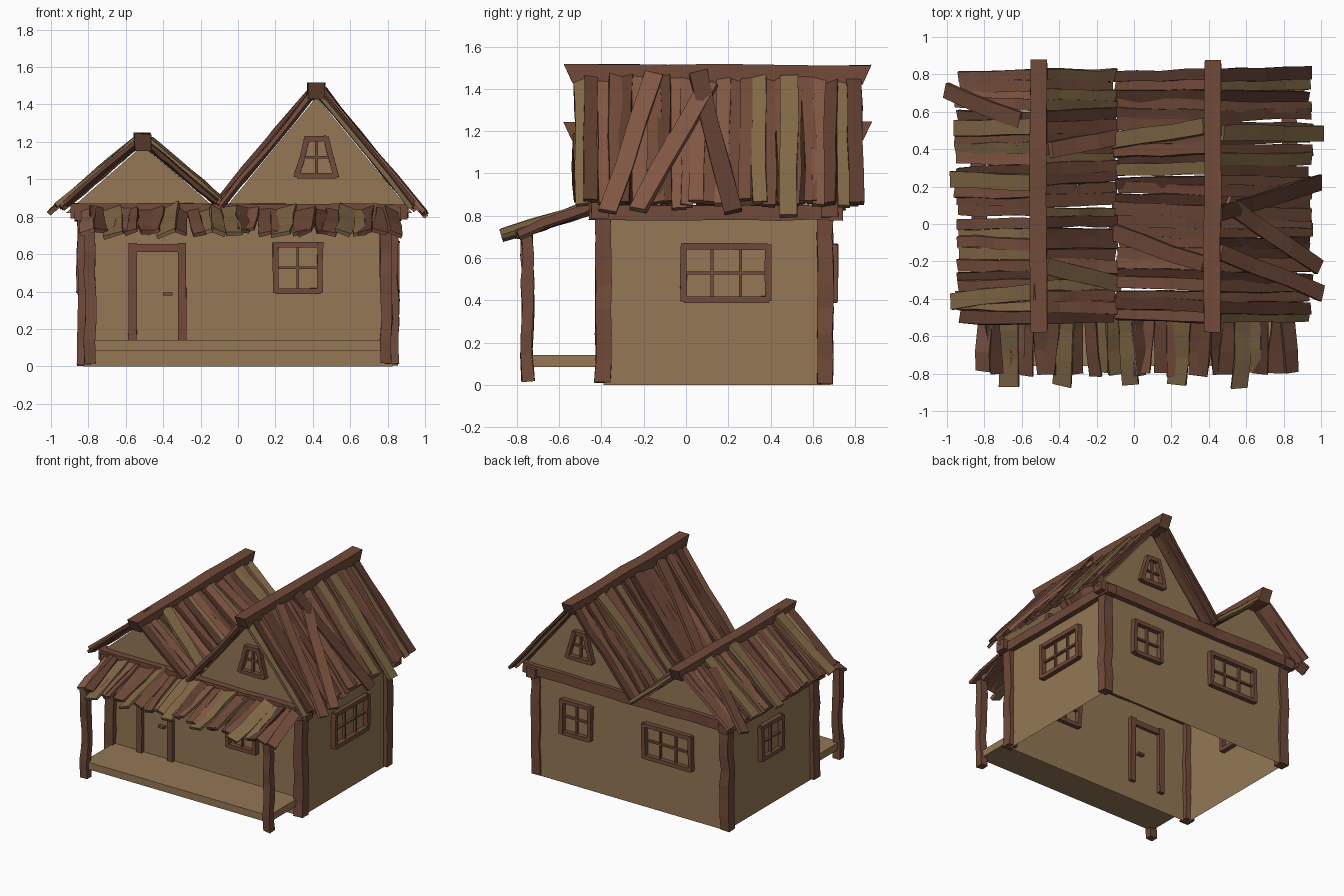
import bpy, bmesh, random
from mathutils import Vector as V

if "Cube" in bpy.data.objects:
    bpy.data.objects.remove(bpy.data.objects["Cube"])

random.seed(7)
Z = V((0, 0, 1))


def material(name, rgb):
    m = bpy.data.materials.new(name)
    m.diffuse_color = [(c / 255) ** 2.2 for c in rgb] + [1]
    m.use_nodes = True
    m.node_tree.nodes["Principled BSDF"].inputs["Base Color"].default_value = m.diffuse_color
    return m


MATS = [material("plaster", (146, 119, 85)), material("timber", (112, 76, 60)),
        material("dark_plank", (92, 62, 50)), material("red_plank", (130, 88, 70)),
        material("tan_plank", (128, 104, 72))]
WALL, TIMBER, DARK, RED, TAN = range(5)


def rnd(a):
    return random.uniform(-a, a)


def finish(bm, name):
    bmesh.ops.recalc_face_normals(bm, faces=bm.faces)
    me = bpy.data.meshes.new(name)
    bm.to_mesh(me)
    bm.free()
    for m in MATS:
        me.materials.append(m)
    ob = bpy.data.objects.new(name, me)
    bpy.context.collection.objects.link(ob)
    return ob


def beam(bm, a, b, side, w, t, mat=TIMBER, segs=1, jit=0.0, flare=0.0):
    """Rough-hewn bar from a to b: rectangular section, jittered rings."""
    a, b, side = V(a), V(b), V(side)
    d = (b - a).normalized()
    side = (side - d * side.dot(d)).normalized()
    n = d.cross(side)
    rings = []
    for i in range(segs + 1):
        c = a.lerp(b, i / segs) + V((rnd(jit), rnd(jit), rnd(jit)))
        out = (i == segs) - (i == 0)
        ring = []
        for s, k in ((-1, -1), (1, -1), (1, 1), (-1, 1)):
            p = c + side * s * w / 2 + n * k * t / 2 - d * flare * k * out
            ring.append(bm.verts.new(p + V((rnd(jit), rnd(jit), rnd(jit))) * 0.5))
        rings.append(ring)
    faces = [rings[0], rings[-1]]
    for r, q in zip(rings, rings[1:]):
        faces += [[r[j], r[(j + 1) % 4], q[(j + 1) % 4], q[j]] for j in range(4)]
    for f in faces:
        bm.faces.new(f).material_index = mat


def single(name, *args, **kw):
    bm = bmesh.new()
    beam(bm, *args, **kw)
    return finish(bm, name)


def plank_colour():
    return random.choice((TIMBER, TIMBER, DARK, RED, RED, TAN))


# Wall shell, open underneath
X, YF, YB = 0.825, -0.39, 0.68
bm = bmesh.new()
base = [(-X, YF), (X, YF), (X, YB), (-X, YB)]
lo = [bm.verts.new((x, y, 0.0)) for x, y in base]
hi = [bm.verts.new((x, y, 0.82)) for x, y in base]
for i in range(4):
    j = (i + 1) % 4
    bm.faces.new((lo[i], lo[j], hi[j], hi[i]))
finish(bm, "walls")

# Twin gables, front and back
outline = [(-0.92, 0.82), (-0.09, 0.82), (-0.51, 1.18), (0.93, 0.82), (0.42, 1.44)]
for name, y, flip in (("front_gables", YF - 0.01, 1), ("back_gables", YB + 0.01, -1)):
    bm = bmesh.new()
    v = [bm.verts.new((x, y, z)) for x, z in outline]
    for tri in ((0, 1, 2), (1, 3, 4)):
        bm.faces.new([v[i] for i in tri[::flip]])
    me = finish(bm, name)

# Corner posts, wall-top beams
for sx, sn in ((-1, "left"), (1, "right")):
    for y, yn in ((YF, "front"), (YB - 0.02, "back")):
        single(f"{yn}_{sn}_post", (sx * 0.82, y, 0.01), (sx * 0.82, y, 0.82), (1, 0, 0),
               0.075, 0.075, segs=7, jit=0.006)
    single(f"porch_{sn}_post", (sx * 0.79, -0.75, 0.02), (sx * 0.79, -0.75, 0.73), (1, 0, 0),
           0.06, 0.055, segs=6, jit=0.006)
    single(f"{sn}_wall_beam", (sx * 0.83, -0.46, 0.815), (sx * 0.83, 0.74, 0.815), (1, 0, 0),
           0.08, 0.07, segs=8, jit=0.004)
for y, yn in ((YF - 0.02, "front"), (YB, "back")):
    single(f"{yn}_wall_beam", (-0.89, y, 0.83), (0.91, y, 0.83), (0, 1, 0),
           0.08, 0.08, segs=10, jit=0.004)

# Porch deck
single("porch_deck", (-0.8, -0.575, 0.113), (0.8, -0.575, 0.113), (0, 1, 0), 0.37, 0.055, mat=WALL)

# Door frame and handle
bm = bmesh.new()
for x in (-0.563, -0.298):
    beam(bm, (x, YF, 0.14), (x, YF, 0.66), (1, 0, 0), 0.045, 0.06, segs=3, jit=0.002)
beam(bm, (-0.54, YF, 0.632), (-0.32, YF, 0.632), Z, 0.042, 0.05)
finish(bm, "door_frame")
single("door_handle", (-0.4, YF, 0.387), (-0.35, YF, 0.387), Z, 0.018, 0.06)


def window(name, c, u, wb, wt, h, cols):
    """Framed window on a wall; wb/wt are bottom and top widths."""
    c, u = V(c), V(u)

    def P(s, v):
        return c + u * s * (wb + (wt - wb) * (v + 1) / 2 - 0.03) / 2 + Z * v * (h - 0.03) / 2
    bm = bmesh.new()
    for s in (-1, 1):
        beam(bm, P(s, -1.08), P(s, 1.08), u, 0.03, 0.075, jit=0.003, segs=2)
        beam(bm, P(-1, s), P(1, s), Z, 0.03, 0.07, jit=0.002)
    for i in range(1, cols):
        s = 2 * i / cols - 1
        beam(bm, P(s, -1), P(s, 1), u, 0.014, 0.04)
    beam(bm, P(-1, 0), P(1, 0), Z, 0.014, 0.038)
    finish(bm, name)


window("front_window", (0.32, YF, 0.527), (1, 0, 0), 0.27, 0.27, 0.28, 2)
window("right_window", (X, 0.19, 0.53), (0, 1, 0), 0.43, 0.43, 0.28, 3)
window("left_window", (-X, 0.15, 0.53), (0, -1, 0), 0.28, 0.28, 0.28, 2)
window("back_small_window", (0.46, YB, 0.53), (-1, 0, 0), 0.27, 0.27, 0.28, 2)
window("back_wide_window", (-0.33, YB, 0.53), (-1, 0, 0), 0.43, 0.43, 0.28, 3)
window("front_attic_window", (0.42, YF - 0.01, 1.118), (1, 0, 0), 0.24, 0.13, 0.23, 2)
window("back_attic_window", (0.42, YB + 0.01, 1.118), (-1, 0, 0), 0.24, 0.13, 0.23, 2)

# Ridge beams with slanted ends
for name, x, z in (("left_ridge", -0.51, 1.2), ("right_ridge", 0.42, 1.47)):
    single(name, (x, -0.558, z), (x, 0.858, z), (1, 0, 0), 0.09, 0.09, segs=6, jit=0.005, flare=0.022)

# Roof slopes: ridge x,z -> eave x,z, then loose planks (x0, y0, x1, y1, colour)
slopes = {
    "left_outer_roof": (-0.51, 1.2, -0.93, 0.845,
                        [(-0.58, 0.55, -0.985, 0.71, TIMBER), (-0.5, -0.36, -0.95, -0.41, TAN),
                         (-0.52, 0.22, -0.96, 0.24, TAN), (-0.52, 0.52, -0.94, 0.51, TAN)]),
    "left_inner_roof": (-0.51, 1.2, -0.11, 0.865,
                        [(-0.47, 0.4, -0.1, 0.46, RED), (-0.5, -0.22, -0.09, -0.32, TAN)]),
    "right_inner_roof": (0.42, 1.465, -0.085, 0.86,
                         [(0.4, 0.52, -0.1, 0.44, TAN), (0.4, -0.22, -0.1, -0.03, TIMBER)]),
    "right_outer_roof": (0.42, 1.465, 0.93, 0.845,
                         [(0.44, 0.49, 0.985, 0.48, TAN), (0.43, 0.06, 0.965, 0.22, DARK),
                          (0.44, -0.15, 0.97, -0.37, RED), (0.47, 0.11, 0.965, -0.23, RED)]),
}
COUNT = 24
for name, (x0, z0, x1, z1, loose) in slopes.items():
    bm = bmesh.new()
    down = V((x1 - x0, 0, z1 - z0))
    up = V((abs(down.z), 0, abs(down.x) * (1 if x1 > x0 else -1))).normalized()
    up = V((up.x * (1 if x1 > x0 else -1), 0, abs(up.z)))
    for i in range(COUNT):
        y = -0.5 + 1.3 * i / (COUNT - 1)
        lift = up * (0.005 + 0.016 * random.random())
        a = V((x0, y + rnd(0.006), z0)) + lift
        b = a + down * random.uniform(0.97, 1.03) + V((0, rnd(0.02), 0))
        beam(bm, a, b, V((0, 1, 0)) + up * rnd(0.3), random.uniform(0.056, 0.074), 0.022,
             plank_colour(), segs=4, jit=0.005)
    for ax, ay, bx, by, col in loose:
        za, zb = (z0 + (z1 - z0) * (x - x0) / (x1 - x0) for x in (ax, bx))
        beam(bm, V((ax, ay, za)) + up * 0.035, V((bx, by, zb)) + up * 0.035,
             V((0, 1, 0)) + up * rnd(0.15), 0.085, 0.024, col, segs=3, jit=0.006)
    finish(bm, name)

# Porch roof of ragged planks
bm = bmesh.new()
for i in range(27):
    x = -0.81 + 1.64 * i / 26
    long = i % 5 == 2
    col = TAN if long else plank_colour()
    k = random.uniform(0.98, 1.03) + (0.16 if long else 0)
    a = V((x + rnd(0.015), -0.43, 0.84 + 0.012 * long + rnd(0.005)))
    b = a + V((rnd(0.035), -0.37, -0.125)) * k
    beam(bm, a, b, (1, 0, rnd(0.55)), random.uniform(0.065, 0.09) + 0.02 * long, 0.02,
         col, segs=3, jit=0.007)
finish(bm, "porch_roof")
